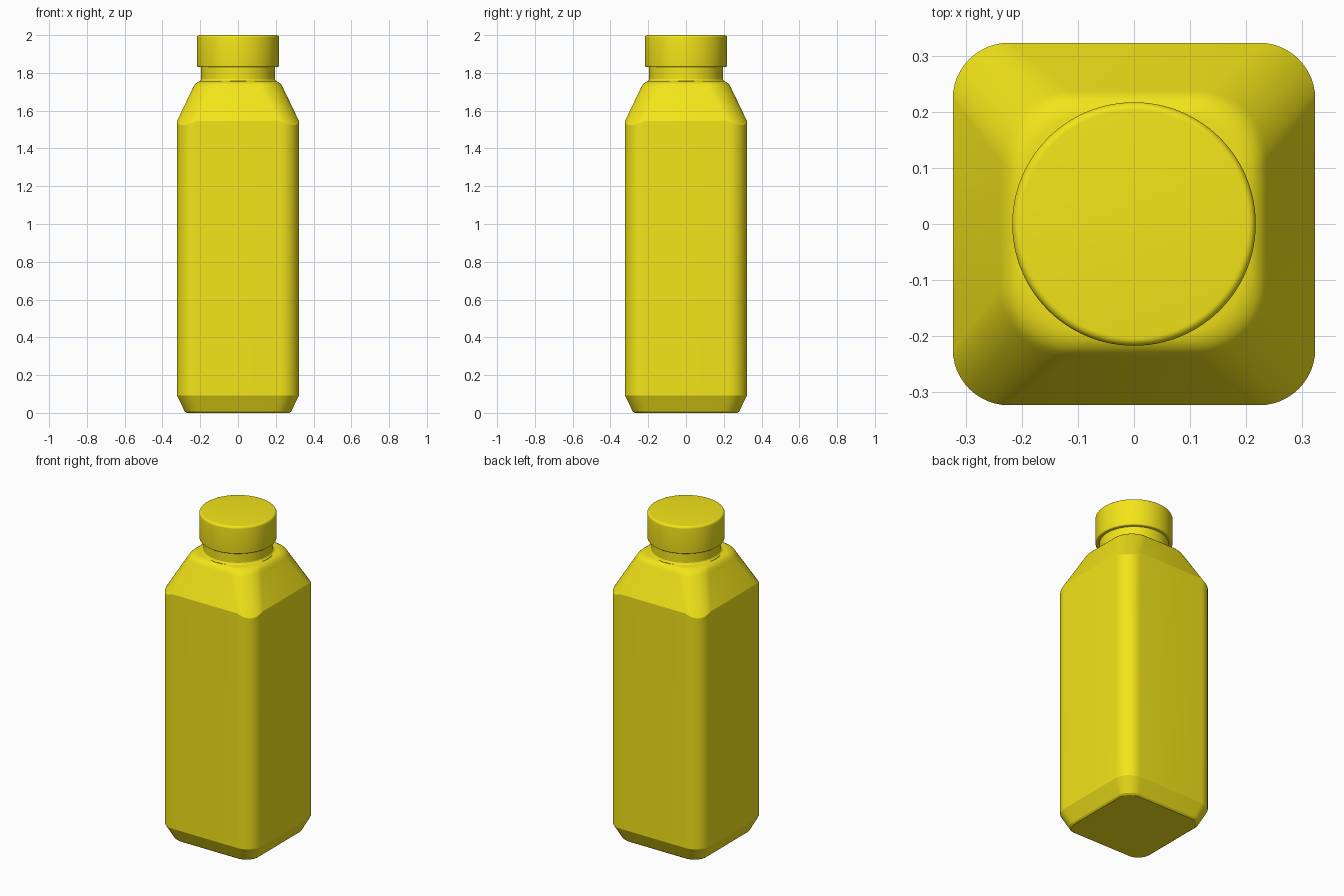
import bpy, bmesh
from math import sin, cos, pi, radians

if "Cube" in bpy.data.objects:
    bpy.data.objects.remove(bpy.data.objects["Cube"])

mat = bpy.data.materials.new("yellow_plastic")
mat.diffuse_color = (0.9, 0.78, 0.01, 1)
mat.use_nodes = True
mat.node_tree.nodes["Principled BSDF"].inputs["Base Color"].default_value = mat.diffuse_color


def loft(name, rings):
    """Skin closed rings of equal length and cap both ends."""
    bm = bmesh.new()
    loops = [[bm.verts.new(p) for p in ring] for ring in rings]
    n = len(loops[0])
    for a, b in zip(loops, loops[1:]):
        for i in range(n):
            j = (i + 1) % n
            bm.faces.new((a[i], a[j], b[j], b[i]))
    bm.faces.new(loops[0][::-1])
    bm.faces.new(loops[-1])
    bmesh.ops.recalc_face_normals(bm, faces=bm.faces)
    mesh = bpy.data.meshes.new(name)
    bm.to_mesh(mesh)
    bm.free()
    mesh.materials.append(mat)
    ob = bpy.data.objects.new(name, mesh)
    bpy.context.collection.objects.link(ob)
    bpy.context.view_layer.objects.active = ob
    ob.select_set(True)
    bpy.ops.object.shade_smooth_by_angle(angle=radians(20))
    ob.select_set(False)


def rounded_square(half, r, z, dip=0.0, segs=12):
    """Square ring with round corners; dip lowers the corner middles."""
    pts = []
    for k in range(4):
        for s in range(segs + 1):
            t = s / segs * pi / 2
            a = t + k * pi / 2
            c = pi / 4 + k * pi / 2
            m = (half - r) * 2 ** 0.5
            pts.append((m * cos(c) + r * cos(a), m * sin(c) + r * sin(a),
                        z - dip * sin(2 * t)))
    return pts


def circle(r, z, n=96):
    return [(r * cos(2 * pi * i / n), r * sin(2 * pi * i / n), z) for i in range(n)]


# Square body with chamfered foot and tapering shoulder: half width, corner radius, z, dip
body = [(0.272, 0.08, 0.0, 0), (0.282, 0.085, 0.008, 0), (0.323, 0.1, 0.093, 0),
        (0.323, 0.1, 1.545, 0.022), (0.238, 0.125, 1.722, 0), (0.231, 0.124, 1.735, 0),
        (0.222, 0.122, 1.745, 0), (0.210, 0.12, 1.753, 0), (0.196, 0.12, 1.757, 0)]
loft("bottle_body", [rounded_square(*p) for p in body])

# Round neck with a small fillet at its root
neck = [(0.205, 1.75), (0.205, 1.757), (0.199, 1.76), (0.195, 1.767), (0.195, 1.84)]
loft("bottle_neck", [circle(*p) for p in neck])

# Screw cap with softened rims
R, z0, z1, e = 0.217, 1.83, 2.0, 0.014
cap = []
for i in range(7):
    a = i / 6 * pi / 2
    cap.append((R - 0.008 + 0.008 * sin(a), z0 + 0.008 - 0.008 * cos(a)))
for i in range(7):
    a = i / 6 * pi / 2
    cap.append((R - e + e * cos(a), z1 - e + e * sin(a)))
loft("screw_cap", [circle(*p) for p in cap])
